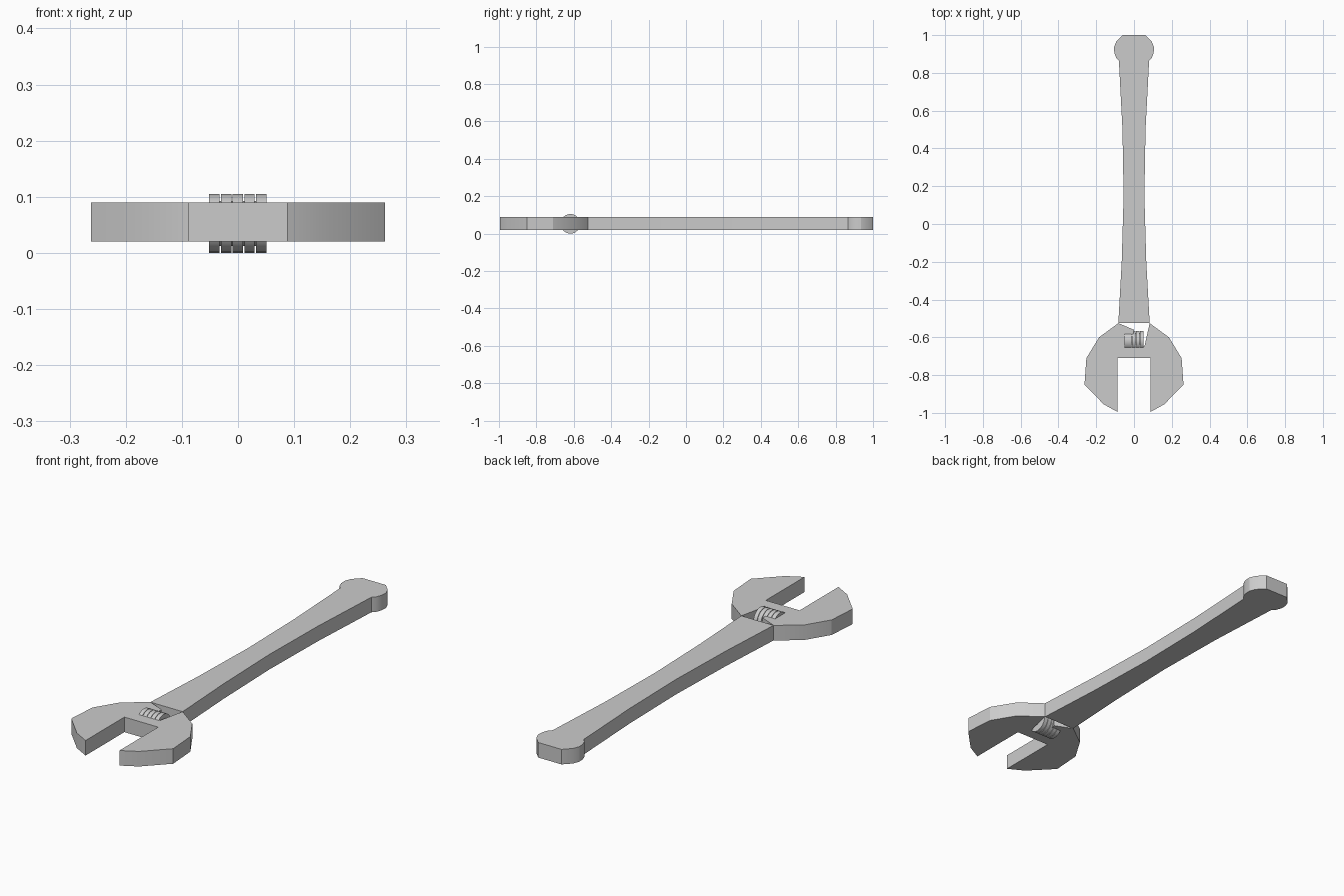
import bpy, bmesh, math
from mathutils import Matrix

if "Cube" in bpy.data.objects:
    bpy.data.objects.remove(bpy.data.objects["Cube"])

Z0, Z1 = 0.02, 0.09


def plate(name, outline):
    """Extrude a flat outline between Z0 and Z1."""
    bm = bmesh.new()
    face = bm.faces.new([bm.verts.new((x, y, Z0)) for x, y in outline])
    ext = bmesh.ops.extrude_face_region(bm, geom=[face], use_keep_orig=True)
    top = [g for g in ext["geom"] if isinstance(g, bmesh.types.BMVert)]
    bmesh.ops.translate(bm, verts=top, vec=(0, 0, Z1 - Z0))
    bmesh.ops.recalc_face_normals(bm, faces=bm.faces)
    return finish(name, bm, 25)


def finish(name, bm, angle):
    mesh = bpy.data.meshes.new(name)
    bm.to_mesh(mesh)
    bm.free()
    obj = bpy.data.objects.new(name, mesh)
    bpy.context.collection.objects.link(obj)
    bpy.ops.object.select_all(action='DESELECT')
    obj.select_set(True)
    bpy.context.view_layer.objects.active = obj
    bpy.ops.object.shade_smooth_by_angle(angle=math.radians(angle))
    return obj


def mirrored(side):
    return [(-x, y) for x, y in reversed(side)]


# Handle: waisted bar with a rounded knob end
side = [(0.083, -0.525), (0.065, -0.2), (0.055, 0.15), (0.061, 0.5),
        (0.08, 0.865), (0.094, 0.88), (0.104, 0.905), (0.106, 0.935),
        (0.094, 0.965), (0.06, 1.0)]
plate("handle", side + mirrored(side))

# Jaw head: open jaws, with a pocket for the adjusting screw
jaw = [(0.087, -0.71), (0.087, -0.995), (0.16, -0.955), (0.262, -0.85),
       (0.252, -0.71), (0.185, -0.6), (0.083, -0.525)]
pocket = [(0.065, -0.605), (0.055, -0.65), (-0.01, -0.62), (0.0, -0.56)]
plate("jaw_head", jaw + pocket + mirrored(jaw))

# Adjusting screw: five ridges on a thin core, lying along x
bm = bmesh.new()


def disc(x, radius, length):
    m = Matrix.Translation((x, -0.618, 0.0525)) @ Matrix.Rotation(math.pi / 2, 4, 'Y')
    bmesh.ops.create_cone(bm, cap_ends=True, segments=24, radius1=radius,
                          radius2=radius, depth=length, matrix=m)


for i in range(5):
    disc(-0.042 + i * 0.0208, 0.0525, 0.0185)
disc(0, 0.04, 0.09)
finish("adjusting_screw", bm, 30)
